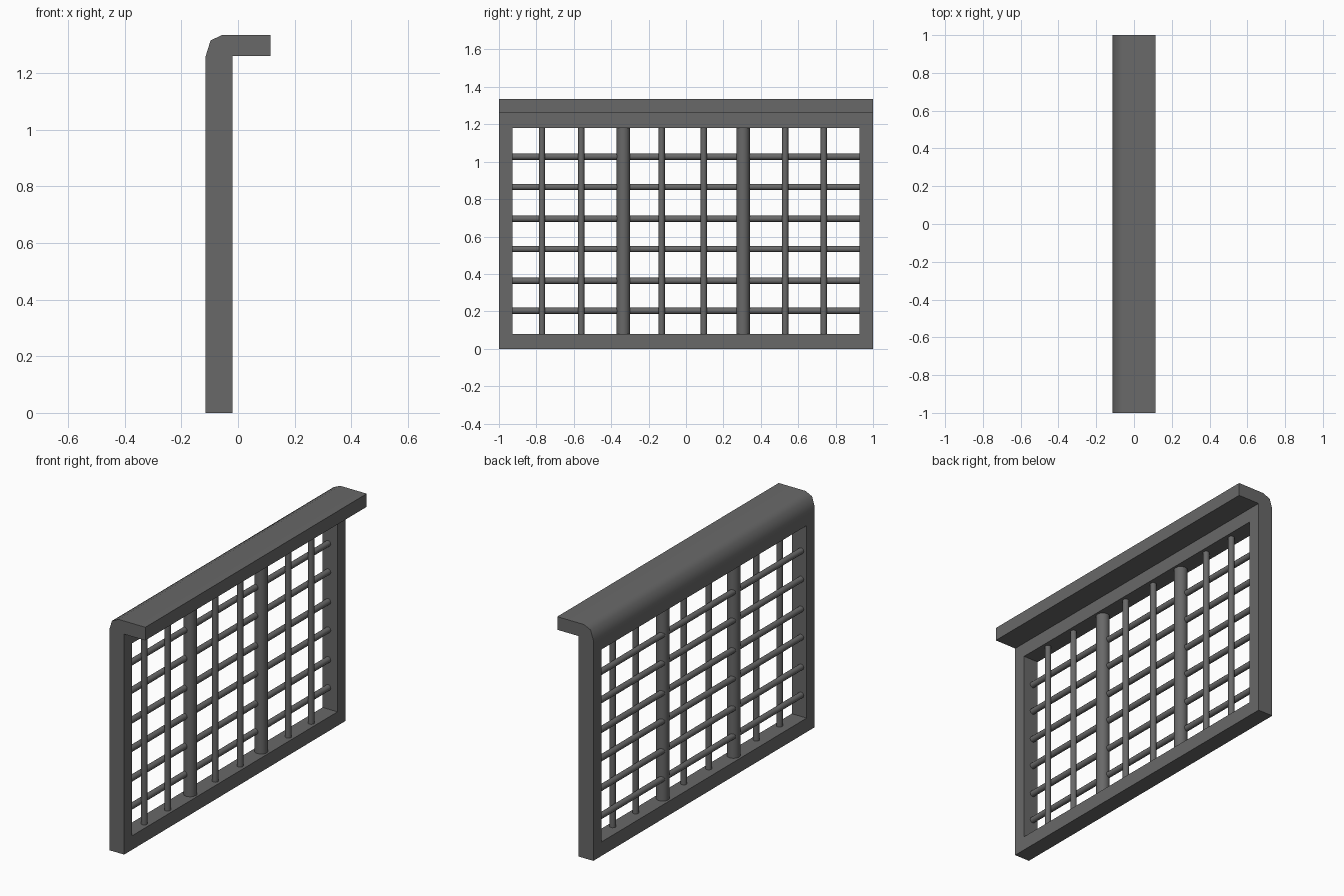
import bpy, bmesh, math
from mathutils import Matrix, Vector

if "Cube" in bpy.data.objects:
    bpy.data.objects.remove(bpy.data.objects["Cube"])

metal = bpy.data.materials.new("dark_grey_metal")
metal.diffuse_color = (0.14, 0.14, 0.14, 1)
metal.use_nodes = True
metal.node_tree.nodes["Principled BSDF"].inputs["Base Color"].default_value = metal.diffuse_color


def make_object(name, bm, angle):
    bmesh.ops.recalc_face_normals(bm, faces=bm.faces)
    mesh = bpy.data.meshes.new(name)
    bm.to_mesh(mesh)
    bm.free()
    mesh.materials.append(metal)
    ob = bpy.data.objects.new(name, mesh)
    bpy.context.collection.objects.link(ob)
    smooth(ob, angle)
    return ob


def smooth(ob, angle):
    bpy.ops.object.select_all(action='DESELECT')
    ob.select_set(True)
    bpy.context.view_layer.objects.active = ob
    bpy.ops.object.shade_smooth_by_angle(angle=math.radians(angle))


def bar(name, p, q, r):
    p, q = Vector(p), Vector(q)
    d = q - p
    bm = bmesh.new()
    rot = d.to_track_quat('Z', 'Y').to_matrix().to_4x4()
    bmesh.ops.create_cone(bm, cap_ends=True, segments=12, radius1=r, radius2=r,
                          depth=d.length,
                          matrix=Matrix.Translation((p + q) / 2) @ rot)
    return make_object(name, bm, 40)


# frame: side profile with rounded shoulder and overhanging lip
profile = [(-0.114, 0), (-0.02, 0), (-0.02, 1.26), (0.114, 1.26), (0.114, 1.335),
           (-0.055, 1.335), (-0.097, 1.315), (-0.114, 1.26)]
bm = bmesh.new()
face = bm.faces.new([bm.verts.new((x, -1, z)) for x, z in profile])
ext = bmesh.ops.extrude_face_region(bm, geom=[face])
bmesh.ops.translate(bm, vec=(0, 2, 0),
                    verts=[v for v in ext["geom"] if isinstance(v, bmesh.types.BMVert)])
frame = make_object("frame", bm, 50)

# window opening cut through the frame
bm = bmesh.new()
bmesh.ops.create_cube(bm, size=1, matrix=Matrix.Translation((-0.067, 0, 0.63))
                      @ Matrix.Diagonal((0.3, 1.854, 1.10, 1)))
cutter = make_object("opening_cutter", bm, 30)
cutter.hide_render = True
mod = frame.modifiers.new("opening", 'BOOLEAN')
mod.operation = 'DIFFERENCE'
mod.solver = 'EXACT'
mod.object = cutter
bpy.context.view_layer.objects.active = frame
bpy.ops.object.modifier_apply(modifier=mod.name)
bpy.data.objects.remove(cutter)
smooth(frame, 50)

# thick posts
for y in (-0.335, 0.305):
    bar("thick_post", (-0.067, y, 0.078), (-0.067, y, 1.182), 0.036)

# thin vertical bars
for y in (-0.77, -0.56, -0.13, 0.095, 0.53, 0.737):
    bar("vertical_bar", (-0.053, y, 0.078), (-0.053, y, 1.182), 0.017)

# horizontal bars
for z in (0.203, 0.363, 0.533, 0.695, 0.865, 1.027):
    bar("horizontal_bar", (-0.079, -0.93, z), (-0.079, 0.93, z), 0.017)
